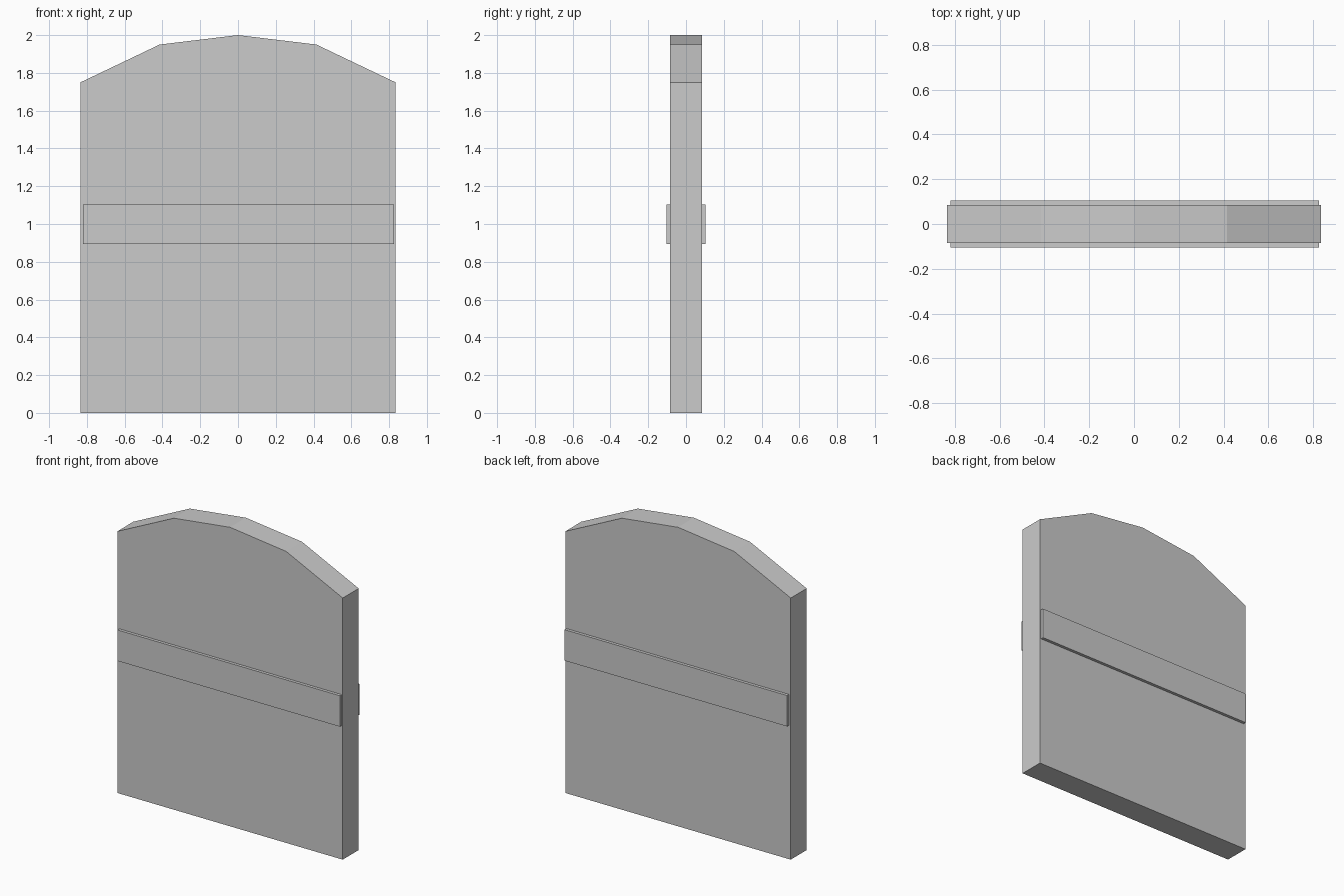
import bpy
import bmesh

cube = bpy.data.objects.get("Cube")
if cube:
    bpy.data.objects.remove(cube, do_unlink=True)

grey = bpy.data.materials.new("light_grey")
grey.use_nodes = True
colour = (0.6, 0.6, 0.6, 1)
grey.diffuse_color = colour
grey.node_tree.nodes["Principled BSDF"].inputs["Base Color"].default_value = colour


def extrude_profile(name, profile, y0, y1):
    """Extrude an (x, z) outline from y0 to y1 as a flat-faced solid."""
    bm = bmesh.new()
    face = bm.faces.new([bm.verts.new((x, y0, z)) for x, z in profile])
    result = bmesh.ops.extrude_face_region(bm, geom=[face])
    moved = [v for v in result["geom"] if isinstance(v, bmesh.types.BMVert)]
    bmesh.ops.translate(bm, verts=moved, vec=(0, y1 - y0, 0))
    bmesh.ops.recalc_face_normals(bm, faces=bm.faces)
    mesh = bpy.data.meshes.new(name)
    bm.to_mesh(mesh)
    bm.free()
    mesh.materials.append(grey)
    obj = bpy.data.objects.new(name, mesh)
    bpy.context.collection.objects.link(obj)
    return obj


# Door panel with a faceted arched top, mirrored about the centre line
half = [(0.834, 0), (0.834, 1.75), (0.415, 1.95)]
outline = half + [(0, 2)] + [(-x, z) for x, z in reversed(half)]
extrude_profile("door_panel", outline, -0.084, 0.084)

# Cross band running through the panel, proud on both faces
band = [(-0.82, 0.895), (0.826, 0.895), (0.826, 1.102), (-0.82, 1.102)]
extrude_profile("cross_band", band, -0.104, 0.104)
